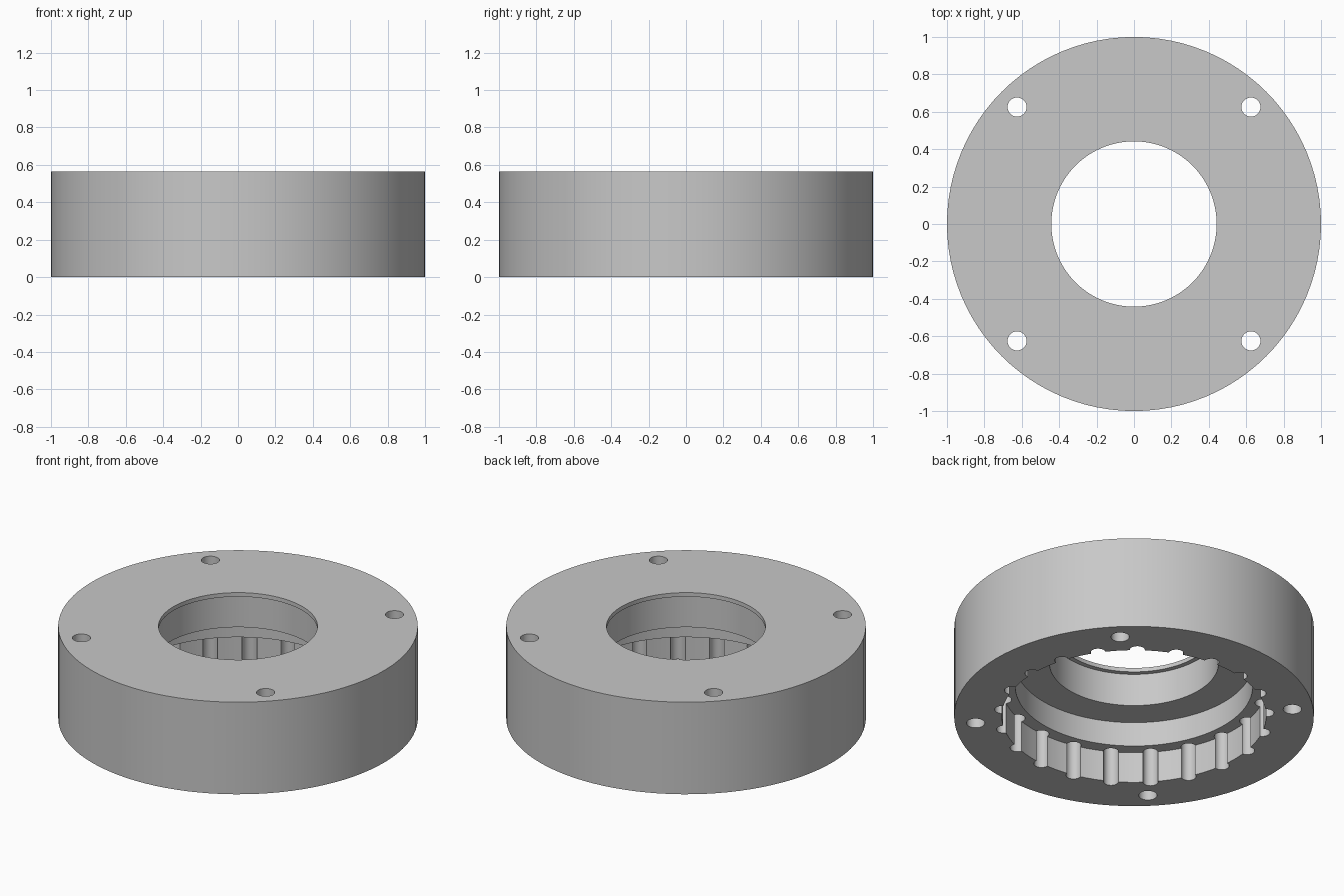
import bpy
import bmesh
import math
from mathutils import Matrix

old = bpy.data.objects.get("Cube")
if old:
    bpy.data.objects.remove(old, do_unlink=True)

SEGMENTS = 96
HEIGHT = 0.565
GROOVES = 21

grey = bpy.data.materials.new("plain grey")
grey.use_nodes = True
colour = (0.58, 0.58, 0.58, 1)
grey.diffuse_color = colour
grey.node_tree.nodes["Principled BSDF"].inputs["Base Color"].default_value = colour


def finish(bm, name):
    """Turn a bmesh into a named object."""
    bmesh.ops.recalc_face_normals(bm, faces=bm.faces)
    mesh = bpy.data.meshes.new(name)
    bm.to_mesh(mesh)
    bm.free()
    mesh.materials.append(grey)
    obj = bpy.data.objects.new(name, mesh)
    bpy.context.collection.objects.link(obj)
    return obj


def lathe(name, profile):
    """Revolve a closed (radius, height) profile around z."""
    bm = bmesh.new()
    rings = []
    for i in range(SEGMENTS):
        a = math.tau * i / SEGMENTS
        rings.append([bm.verts.new((r * math.cos(a), r * math.sin(a), z)) for r, z in profile])
    n = len(profile)
    for i in range(SEGMENTS):
        here, after = rings[i], rings[(i + 1) % SEGMENTS]
        for j in range(n):
            k = (j + 1) % n
            bm.faces.new((here[j], after[j], after[k], here[k]))
    return finish(bm, name)


def add_pin(bm, x, y, radius, bottom, top):
    """Add one vertical cutting cylinder."""
    bmesh.ops.create_cone(
        bm, cap_ends=True, segments=32, radius1=radius, radius2=radius,
        depth=top - bottom, matrix=Matrix.Translation((x, y, (top + bottom) / 2)))


# Ring body with its stepped bore
profile = [
    (1, 0), (1, HEIGHT),
    (0.442, HEIGHT), (0.442, 0.54),   # thin top lip
    (0.47, 0.54), (0.47, 0.34),       # upper bore
    (0.66, 0.34), (0.66, 0.19),       # middle step
    (0.735, 0.19), (0.735, 0),        # wide lower bore
]
body = lathe("housing_ring", profile)

# Cutters: four through holes and the ring of round grooves
bm = bmesh.new()
for sx in (-1, 1):
    for sy in (-1, 1):
        add_pin(bm, sx * 0.625, sy * 0.625, 0.051, -0.1, HEIGHT + 0.1)
for i in range(GROOVES):
    a = math.tau * i / GROOVES
    add_pin(bm, 0.737 * math.cos(a), 0.737 * math.sin(a), 0.042, -0.1, 0.26)
cutter = finish(bm, "hole_cutter")
cutter.hide_render = True

cut = body.modifiers.new("holes", "BOOLEAN")
cut.operation = "DIFFERENCE"
cut.solver = "EXACT"
cut.object = cutter

bpy.ops.object.select_all(action="DESELECT")
body.select_set(True)
bpy.context.view_layer.objects.active = body
bpy.ops.object.modifier_apply(modifier=cut.name)
bpy.data.objects.remove(cutter, do_unlink=True)
bpy.ops.object.shade_smooth_by_angle(angle=math.radians(30))
